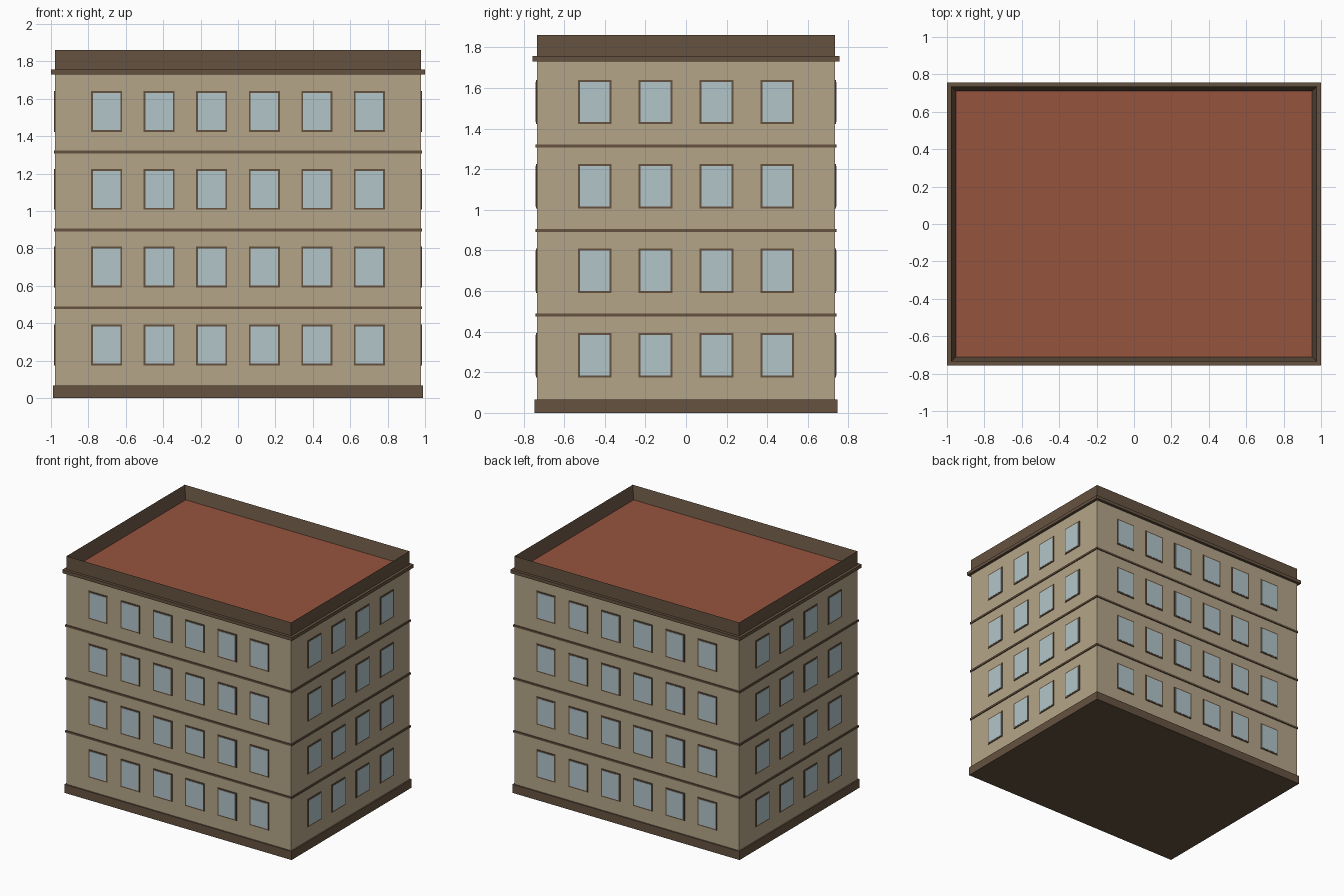
import bpy, bmesh
from mathutils import Matrix, Vector

if "Cube" in bpy.data.objects:
    bpy.data.objects.remove(bpy.data.objects["Cube"])


def material(name, rgb):
    m = bpy.data.materials.new(name)
    lin = [(c / 255 / 12.92) if c < 11 else ((c / 255 + 0.055) / 1.055) ** 2.4 for c in rgb]
    m.diffuse_color = (*lin, 1)
    m.use_nodes = True
    m.node_tree.nodes["Principled BSDF"].inputs["Base Color"].default_value = m.diffuse_color
    return m


WALL = material("tan wall", (181, 165, 137))
TRIM = material("brown trim", (102, 82, 64))
GLASS = material("pale blue glass", (178, 197, 201))
ROOF = material("red roof", (150, 84, 63))


def add_box(bm, lo, hi):
    lo, hi = Vector(lo), Vector(hi)
    mat = Matrix.Translation((lo + hi) / 2) @ Matrix.Diagonal((*(hi - lo), 1))
    bmesh.ops.create_cube(bm, size=1, matrix=mat)


def finish(bm, name, mat):
    me = bpy.data.meshes.new(name)
    bm.to_mesh(me)
    bm.free()
    me.materials.append(mat)
    ob = bpy.data.objects.new(name, me)
    bpy.context.collection.objects.link(ob)
    return ob


def slab(name, hx, hy, z0, z1, mat):
    bm = bmesh.new()
    add_box(bm, (-hx, -hy, z0), (hx, hy, z1))
    return finish(bm, name, mat)


HX, HY = 0.978, 0.735          # half size of the walls
Z0, FLOOR = 0.067, 0.416       # plinth height and storey height
FLOORS = 4
ZC = Z0 + FLOORS * FLOOR       # underside of cornice
ZR, ZT = 1.757, 1.862          # roof level and parapet top

# main masses and horizontal trim
slab("plinth", HX + 0.011, HY + 0.011, 0, Z0, TRIM)
slab("walls", HX, HY, Z0, ZC, WALL)
slab("cornice", 1.0, HY + 0.022, ZC, ZR, TRIM)
for i in range(1, FLOORS):
    z = Z0 + i * FLOOR
    slab(f"floor_band_{i}", HX + 0.007, HY + 0.007, z - 0.0075, z + 0.0075, TRIM)

# parapet: a ring made by insetting and sinking the top of a box
T = 0.025
bm = bmesh.new()
add_box(bm, (-HX, -HY, ZR), (HX, HY, ZT))
top = max(bm.faces, key=lambda f: f.calc_center_median().z)
bmesh.ops.inset_region(bm, faces=[top], thickness=T, use_even_offset=True)
for v in top.verts:
    v.co.z = ZR + 0.001
bmesh.ops.delete(bm, geom=[top], context='FACES_ONLY')
finish(bm, "parapet", TRIM)
slab("roof", HX - T, HY - T, ZR - 0.004, ZR + 0.002, ROOF)


# windows: thin frame plates with slightly prouder glass plates
def windows(name, half_w, half_h, proud, mat):
    bm = bmesh.new()
    for f in range(FLOORS):
        zc = Z0 + f * FLOOR + 0.217
        z0, z1 = zc - half_h, zc + half_h
        for s in (-1, 1):
            for i in range(6):
                x = (i - 2.5) * 0.281
                ya, yb = sorted((s * (HY - 0.001), s * (HY + proud)))
                add_box(bm, (x - half_w, ya, z0), (x + half_w, yb, z1))
            for i in range(4):
                y = (i - 1.5) * 0.3
                xa, xb = sorted((s * (HX - 0.001), s * (HX + proud)))
                add_box(bm, (xa, y - half_w, z0), (xb, y + half_w, z1))
    finish(bm, name, mat)


windows("window_frames", 0.083, 0.109, 0.005, TRIM)
windows("window_glass", 0.073, 0.099, 0.007, GLASS)
